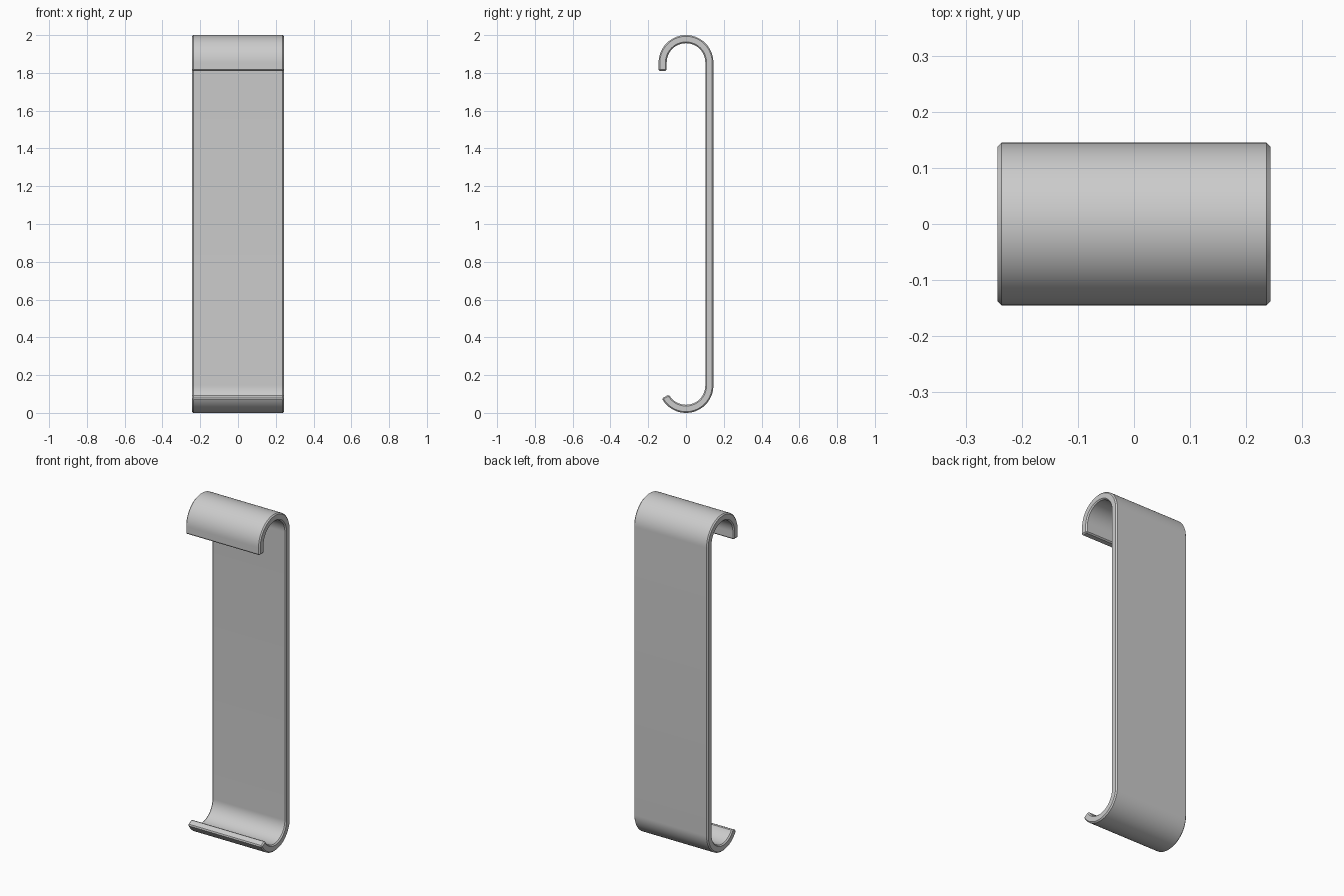
import bpy, bmesh, math

if "Cube" in bpy.data.objects:
    bpy.data.objects.remove(bpy.data.objects["Cube"])

HALF_WIDTH = 0.243
R_OUT, R_IN = 0.145, 0.102
TOP_Z, LOW_Z = 1.855, 0.145      # centres of the two bends
LIP_Z = 1.81                     # end of the short upper lip
LOW_END = -152                   # where the lower bend stops, in degrees
STEPS = 40

# Side profile as pairs of (centre z, angle), from upper lip to lower tip
stations = [(LIP_Z, 180)]
stations += [(TOP_Z, 180 - 180 * i / STEPS) for i in range(STEPS + 1)]
stations += [(LOW_Z, LOW_END * i / STEPS) for i in range(STEPS + 1)]

bm = bmesh.new()
rings = []
for cz, deg in stations:
    a = math.radians(deg)
    ring = []
    for x, r in ((-HALF_WIDTH, R_OUT), (HALF_WIDTH, R_OUT),
                 (HALF_WIDTH, R_IN), (-HALF_WIDTH, R_IN)):
        ring.append(bm.verts.new((x, r * math.cos(a), cz + r * math.sin(a))))
    rings.append(ring)
for a, b in zip(rings, rings[1:]):
    for i in range(4):
        j = (i + 1) % 4
        bm.faces.new((a[i], a[j], b[j], b[i]))
bm.faces.new(rings[0])
bm.faces.new(rings[-1])
bmesh.ops.recalc_face_normals(bm, faces=bm.faces)

mesh = bpy.data.meshes.new("hook_strip")
bm.to_mesh(mesh)
bm.free()
hook = bpy.data.objects.new("hook_strip", mesh)
bpy.context.collection.objects.link(hook)

# Single flat colour
grey = bpy.data.materials.new("light_grey")
grey.diffuse_color = (0.6, 0.6, 0.6, 1)
grey.use_nodes = True
grey.node_tree.nodes["Principled BSDF"].inputs["Base Color"].default_value = grey.diffuse_color
mesh.materials.append(grey)

# Flat chamfer along every sharp edge
bevel = hook.modifiers.new("chamfer", 'BEVEL')
bevel.width = 0.012
bevel.segments = 1
bevel.limit_method = 'ANGLE'
bevel.angle_limit = math.radians(60)
bpy.context.view_layer.objects.active = hook
hook.select_set(True)
bpy.ops.object.modifier_apply(modifier="chamfer")
bpy.ops.object.shade_smooth_by_angle(angle=math.radians(30))
